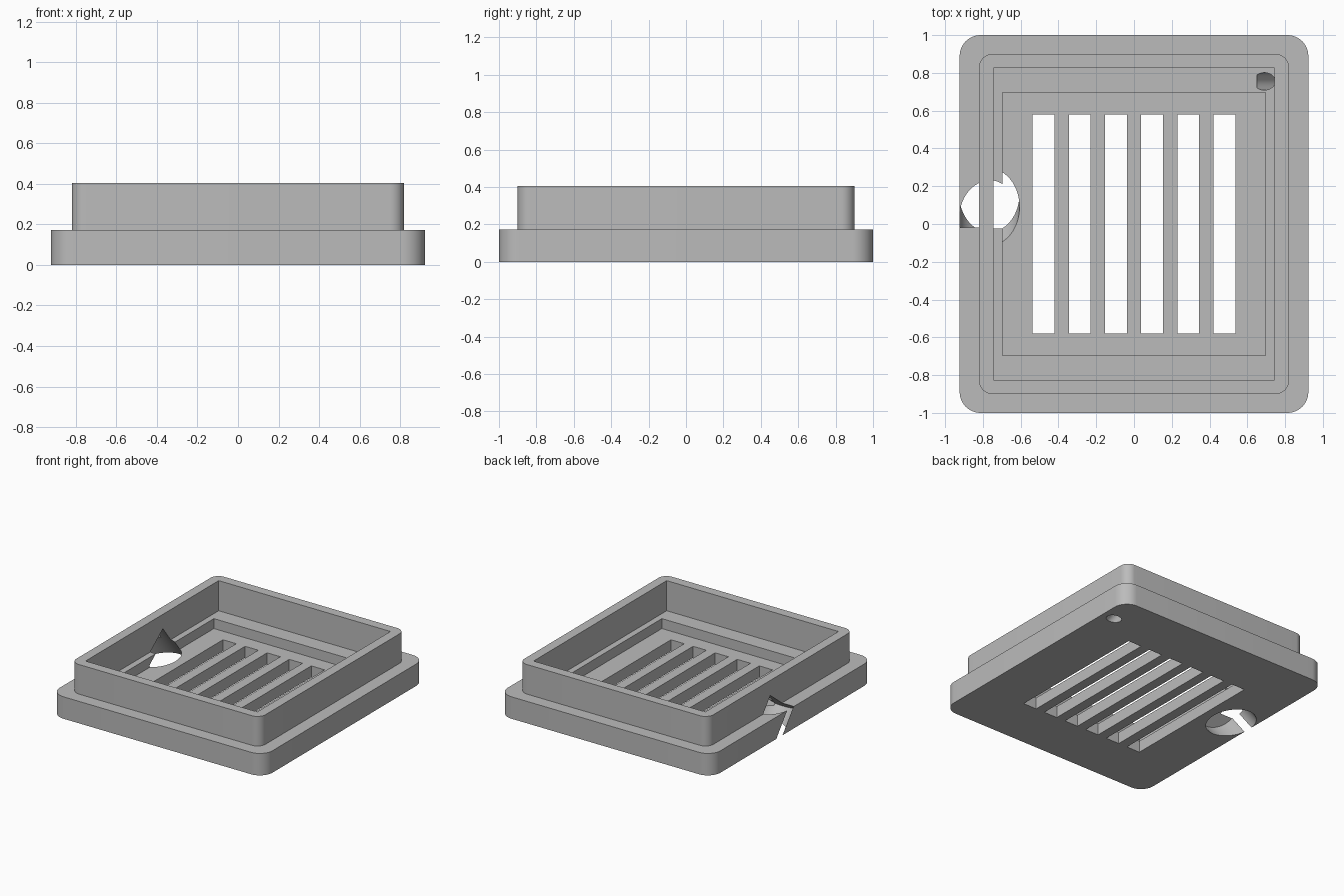
import bpy, bmesh, math
from mathutils import Vector

old = bpy.data.objects.get("Cube")
if old:
    bpy.data.objects.remove(old, do_unlink=True)

grey = bpy.data.materials.new("plain_grey")
grey.use_nodes = True
colour = (0.5, 0.5, 0.5, 1)
grey.diffuse_color = colour
grey.node_tree.nodes["Principled BSDF"].inputs["Base Color"].default_value = colour


def add_object(name, bm):
    bmesh.ops.recalc_face_normals(bm, faces=bm.faces)
    mesh = bpy.data.meshes.new(name)
    bm.to_mesh(mesh)
    bm.free()
    mesh.materials.append(grey)
    obj = bpy.data.objects.new(name, mesh)
    bpy.context.collection.objects.link(obj)
    return obj


def block(name, half_x, half_y, z0, z1, radius=0, centre_x=0):
    """Upright block, with rounded vertical corners when radius is set."""
    bm = bmesh.new()
    steps = 12 if radius else 0
    ring = []
    for corner, (sx, sy) in enumerate([(1, 1), (-1, 1), (-1, -1), (1, -1)]):
        for i in range(steps + 1):
            a = math.pi / 2 * (corner + (i / steps if steps else 0))
            ring.append(bm.verts.new((
                centre_x + sx * (half_x - radius) + radius * math.cos(a),
                sy * (half_y - radius) + radius * math.sin(a), z0)))
    face = bm.faces.new(ring)
    top = bmesh.ops.extrude_face_region(bm, geom=[face])["geom"]
    bmesh.ops.translate(bm, vec=(0, 0, z1 - z0),
                        verts=[v for v in top if isinstance(v, bmesh.types.BMVert)])
    return add_object(name, bm)


def slanted_drill(name, cap_centre, direction, radius, length=0.6):
    """Flat-ended cylinder running from cap_centre along direction."""
    bm = bmesh.new()
    bmesh.ops.create_cone(bm, cap_ends=True, segments=64, radius1=radius,
                          radius2=radius, depth=length)
    axis = Vector(direction).normalized()
    turn = Vector((0, 0, 1)).rotation_difference(axis).to_matrix()
    bmesh.ops.rotate(bm, verts=bm.verts, cent=(0, 0, 0), matrix=turn)
    bmesh.ops.translate(bm, verts=bm.verts, vec=Vector(cap_centre) + axis * length / 2)
    return add_object(name, bm)


def combine(target, other, operation):
    mod = target.modifiers.new(other.name, 'BOOLEAN')
    mod.operation = operation
    mod.solver = 'EXACT'
    mod.object = other
    bpy.ops.object.select_all(action='DESELECT')
    bpy.context.view_layer.objects.active = target
    target.select_set(True)
    bpy.ops.object.modifier_apply(modifier=mod.name)
    bpy.data.objects.remove(other, do_unlink=True)


# Wide foot with a narrower raised rim
tray = block("vented_tray", 0.923, 1.0, 0, 0.172, 0.11)
combine(tray, block("raised_rim", 0.82, 0.9, 0.03, 0.404, 0.07), 'UNION')

# Stepped interior: open cavity, then a shallower square pocket
combine(tray, block("cavity", 0.745, 0.825, 0.168, 0.6), 'DIFFERENCE')
combine(tray, block("pocket", 0.697, 0.697, 0.09, 0.5), 'DIFFERENCE')

# Row of vent slots through the floor
for i in range(6):
    combine(tray, block("vent_slot", 0.0575, 0.58, -0.1, 0.3,
                        centre_x=(i - 2.5) * 0.1915), 'DIFFERENCE')

# Slanted cable hole at the side and small slanted hole in the corner
combine(tray, slanted_drill("cable_hole", (-0.766, 0.009, 0.193),
                            (0, 0.618, -0.786), 0.16), 'DIFFERENCE')
combine(tray, slanted_drill("corner_hole", (0.675, 0.755, 0.186),
                            (0.618, 0, -0.786), 0.046), 'DIFFERENCE')

# Smooth rounded corners and hole walls, crisp edges elsewhere
tray.select_set(True)
bpy.context.view_layer.objects.active = tray
bpy.ops.object.shade_smooth_by_angle(angle=math.radians(25))
